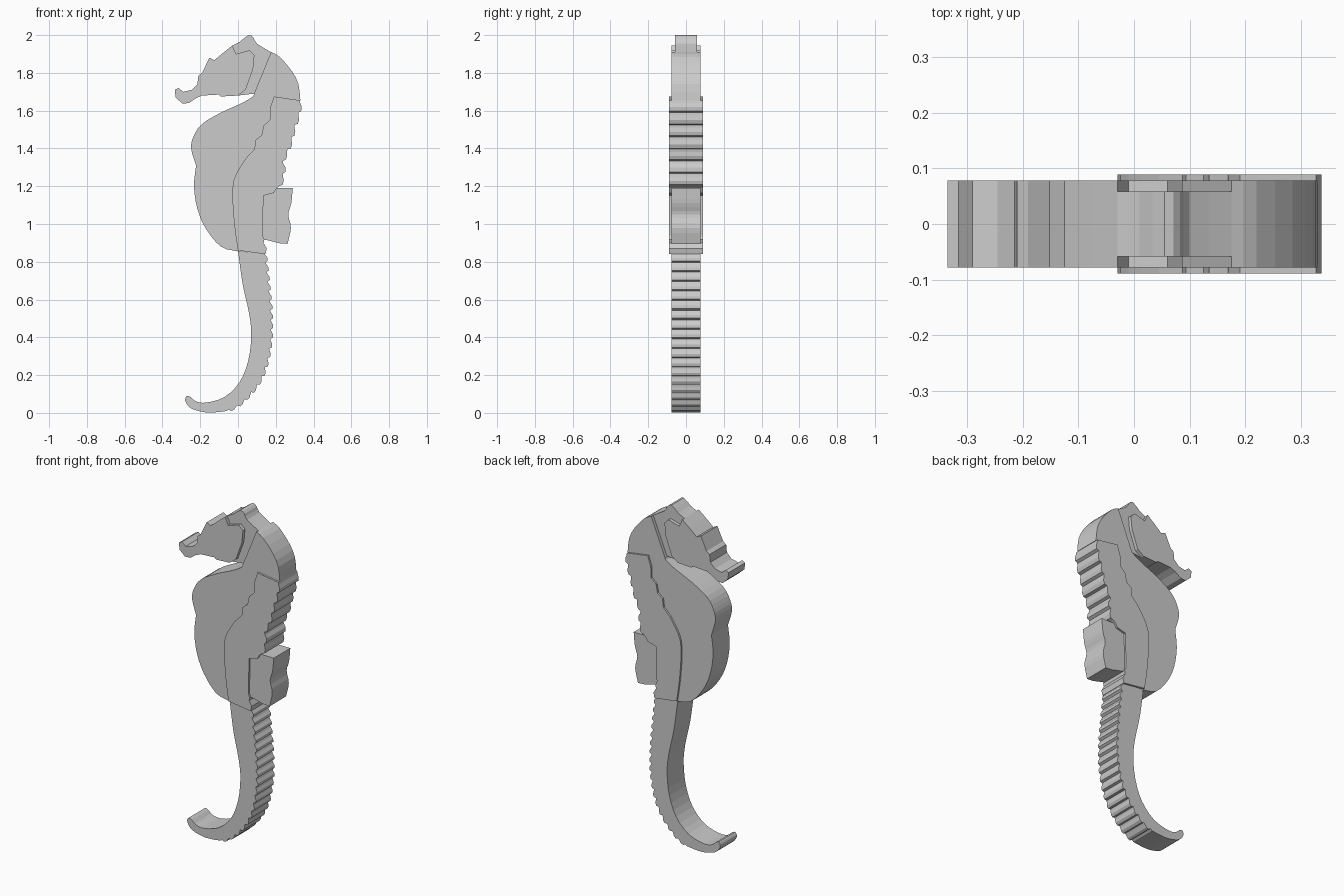
import bpy, bmesh
from mathutils import Vector

if "Cube" in bpy.data.objects:
    bpy.data.objects.remove(bpy.data.objects["Cube"])


def smooth(pts, steps=3):
    """Open Catmull-Rom curve through the control points (x, z)."""
    p = [Vector(a) for a in pts]
    p = [2 * p[0] - p[1]] + p + [2 * p[-1] - p[-2]]
    out = []
    for i in range(1, len(p) - 2):
        a, b, c, d = p[i - 1:i + 3]
        for k in range(steps):
            t = k / steps
            out.append(0.5 * (2 * b + (c - a) * t + (2 * a - 5 * b + 4 * c - d) * t * t
                              + (3 * b - a - 3 * c + d) * t ** 3))
    return out + [p[-2]]


def ridged(pts, teeth, depth):
    """Curve with evenly spaced bony ridges on its left-hand side."""
    line = smooth(pts, 8)
    lens = [0.0]
    for a, b in zip(line, line[1:]):
        lens.append(lens[-1] + (b - a).length)

    def at(f, off):
        s = f * lens[-1]
        i = next((k for k in range(len(line) - 1) if lens[k + 1] >= s), len(line) - 2)
        d = (line[i + 1] - line[i]).normalized()
        return line[i] + d * (s - lens[i]) + Vector((-d.y, d.x)) * off

    out = [at(0, 0)]
    for i in range(teeth):
        for u, o in ((0.2, 0.3), (0.5, 1), (0.82, 1), (0.98, 0)):
            out.append(at((i + u) / teeth, o * depth))
    return out


def slab(name, outline, half):
    """Extrude an x-z outline symmetrically about y = 0."""
    pts = []
    for p in map(Vector, outline):
        if not pts or (p - pts[-1]).length > 1e-4:
            pts.append(p)
    if (pts[0] - pts[-1]).length < 1e-4:
        pts.pop()
    bm = bmesh.new()
    face = bm.faces.new([bm.verts.new((p.x, -half, p.y)) for p in pts])
    ext = bmesh.ops.extrude_face_region(bm, geom=[face], use_keep_orig=True)
    verts = [v for v in ext['geom'] if isinstance(v, bmesh.types.BMVert)]
    bmesh.ops.translate(bm, verts=verts, vec=(0, 2 * half, 0))
    bmesh.ops.recalc_face_normals(bm, faces=bm.faces)
    mesh = bpy.data.meshes.new(name)
    bm.to_mesh(mesh)
    bm.free()
    ob = bpy.data.objects.new(name, mesh)
    bpy.context.collection.objects.link(ob)
    return ob


# Edges shared between neighbouring parts
cheek = [(-.03, 1.945), (-.01, 1.90), (.06, 1.92), (.087, 1.895), (.08, 1.82), (.04, 1.71), (0, 1.68)]
plate_edge = [(.325, 1.655), (.19, 1.675), (.17, 1.615), (.168, 1.55), (.135, 1.52), (.125, 1.47),
              (.093, 1.445), (.087, 1.395), (.045, 1.352)] + smooth(
    [(.045, 1.352), (-.01, 1.265), (-.03, 1.18), (-.02, 1.0), (0, .86)], 2)
fin_edge = [(.205, 1.19), (.19, 1.165), (.135, 1.15), (.13, .94), (.14, .918)]

# Head with snout
slab("head", cheek + [
    (-.09, 1.675), (-.10, 1.685), (-.19, 1.68), (-.225, 1.665), (-.26, 1.64), (-.295, 1.638),
    (-.33, 1.67), (-.335, 1.71), (-.315, 1.72), (-.29, 1.70), (-.245, 1.71), (-.215, 1.74),
    (-.21, 1.785), (-.19, 1.80), (-.152, 1.88), (-.125, 1.867), (-.08, 1.905)], .078)

# Recessed crest behind the cheek
slab("crest", cheek[::-1] + smooth(
    [(-.03, 1.945), (.01, 1.965), (.055, 2.0), (.083, 1.985), (.10, 1.955), (.175, 1.91)], 2)
    + [(.085, 1.69)], .058)

# Neck and belly
belly = smooth([(0, .855), (-.09, .88), (-.17, .975), (-.215, 1.08), (-.233, 1.2), (-.222, 1.31)]) \
    + smooth([(-.222, 1.31), (-.248, 1.4), (-.235, 1.465), (-.19, 1.53), (-.09, 1.59),
              (.01, 1.635), (.075, 1.672), (.085, 1.69)])
nape = smooth([(.175, 1.91), (.22, 1.885), (.285, 1.81), (.32, 1.74), (.33, 1.655)], 2)
slab("body", belly + nape + plate_edge, .078)

# Ridged back plate, notched around the fin
back = ridged([(.327, 1.655), (.317, 1.58), (.292, 1.50), (.272, 1.42), (.238, 1.34),
               (.237, 1.27), (.22, 1.20)], 7, .014)
slab("back_plate", plate_edge + [(.145, .84), (.152, .87), (.135, .90)]
     + fin_edge[::-1] + back[::-1], .089)

# Dorsal fin
slab("dorsal_fin", fin_edge + [(.22, .898), (.262, .895)]
     + smooth([(.262, .895), (.28, .98), (.266, 1.05), (.282, 1.11), (.29, 1.19)]), .078)

# Curled tail with ridges on the outside
tail_out = ridged([(.14, .845), (.158, .68), (.17, .54), (.171, .39), (.143, .24), (.09, .135),
                   (.01, .05), (-.05, .018)], 18, .013)
tail_in = smooth([(-.06, .01), (-.12, .003), (-.18, .004), (-.25, .025), (-.28, .065), (-.27, .09),
                  (-.25, .083), (-.22, .06), (-.165, .055), (-.07, .085), (.01, .165),
                  (.055, .28), (.07, .41), (.06, .52), (.025, .68), (0, .857)])
slab("tail", tail_out + tail_in, .078)
